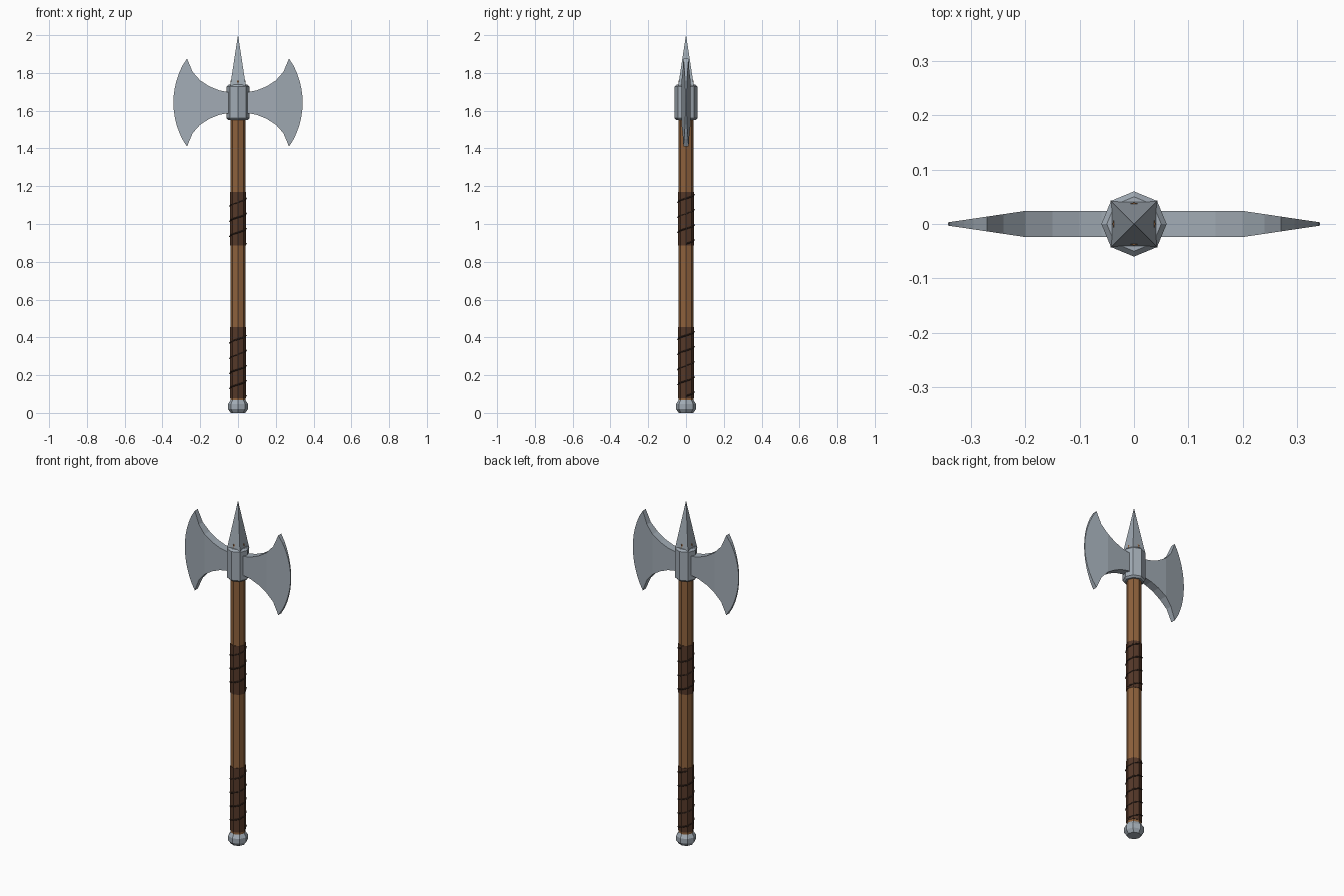
import bpy, bmesh
from math import cos, sin, pi, sqrt

if "Cube" in bpy.data.objects:
    bpy.data.objects.remove(bpy.data.objects["Cube"])


def material(name, rgb):
    m = bpy.data.materials.new(name)
    m.diffuse_color = (*rgb, 1)
    m.use_nodes = True
    m.node_tree.nodes["Principled BSDF"].inputs["Base Color"].default_value = m.diffuse_color
    return m


STEEL = material("steel", (0.36, 0.41, 0.46))
WOOD = material("wood", (0.27, 0.12, 0.045))
LEATHER = material("leather", (0.09, 0.04, 0.022))
CORD = material("cord", (0.035, 0.018, 0.012))


def finish(name, bm, mat):
    bmesh.ops.recalc_face_normals(bm, faces=bm.faces)
    me = bpy.data.meshes.new(name)
    bm.to_mesh(me)
    bm.free()
    ob = bpy.data.objects.new(name, me)
    me.materials.append(mat)
    bpy.context.collection.objects.link(ob)
    return ob


def turned(name, profile, mat, sides=8, phase=0.0):
    """Faceted solid from a list of (radius, z) rings, capped at both ends."""
    bm = bmesh.new()
    rings = [[bm.verts.new((r * cos(phase + 2 * pi * i / sides),
                            r * sin(phase + 2 * pi * i / sides), z))
              for i in range(sides)] for r, z in profile]
    for a, b in zip(rings, rings[1:]):
        for i in range(sides):
            j = (i + 1) % sides
            bm.faces.new((a[i], a[j], b[j], b[i]))
    bm.faces.new(rings[0])
    bm.faces.new(rings[-1])
    return finish(name, bm, mat)


def cord(name, z0, z1, pitch=0.08, radius=0.0435):
    """Thin cord wound around a grip."""
    n = int((z1 - z0) / pitch * 8)
    cu = bpy.data.curves.new(name, 'CURVE')
    cu.dimensions = '3D'
    cu.bevel_depth = 0.004
    cu.bevel_resolution = 0
    cu.use_fill_caps = True
    sp = cu.splines.new('POLY')
    sp.points.add(n)
    for i, p in enumerate(sp.points):
        a = i * pi / 4
        p.co = (radius * cos(a), radius * sin(a), z0 + pitch * i / 8, 1)
    cu.materials.append(CORD)
    bpy.context.collection.objects.link(bpy.data.objects.new(name, cu))


def blade(name, side):
    """Flared blade: flat cheek up to x = 0.2, then a taper to the edge."""
    zc, tip = 1.643, (0.27, 0.233)
    top = [(0.03, 0.056), (0.06, 0.057), (0.1, 0.065), (0.15, 0.085),
           (0.2, 0.117), (0.24, 0.162), tip]
    R = 0.423
    arc = []
    for k in range(1, 12):
        h = tip[1] * (1 - k / 6)
        arc.append((0.342 - R + sqrt(R * R - h * h), h))
    outline = top + arc + [(x, -h) for x, h in reversed(top)]
    n = len(outline)

    def half(x):
        return 0.024 if x <= 0.2 else 0.024 - 0.021 * (x - 0.2) / 0.142

    bm = bmesh.new()
    f, b = [[bm.verts.new((side * x, s * half(x), zc + h)) for x, h in outline]
            for s in (-1, 1)]
    for i in range(n):
        j = (i + 1) % n
        bm.faces.new((f[i], f[j], b[j], b[i]))
    for v in (f, b):
        bm.faces.new(v[:5] + v[n - 5:])   # flat cheek
        bm.faces.new(v[4:n - 4])          # tapered edge
    finish(name, bm, STEEL)


# Shaft and pommel
turned("handle", [(0.04, 0.04), (0.04, 1.76)], WOOD)
turned("pommel", [(0.038, 0), (0.053, 0.02), (0.053, 0.047), (0.04, 0.067)], STEEL)

# Leather grips with wound cord
for label, z0, z1 in (("lower", 0.08, 0.455), ("upper", 0.885, 1.17)):
    turned(label + "_grip", [(0.043, z0), (0.043, z1)], LEATHER)
    cord(label + "_cord", z0 + 0.01, z1 - 0.01)

# Head: socket, top spike and two blades
turned("socket", [(0.05, 1.55), (0.06, 1.56), (0.06, 1.727), (0.05, 1.738)], STEEL)
turned("spike", [(0.061, 1.72), (0.0005, 2.0)], STEEL, sides=4, phase=pi / 4)
blade("right_blade", 1)
blade("left_blade", -1)
